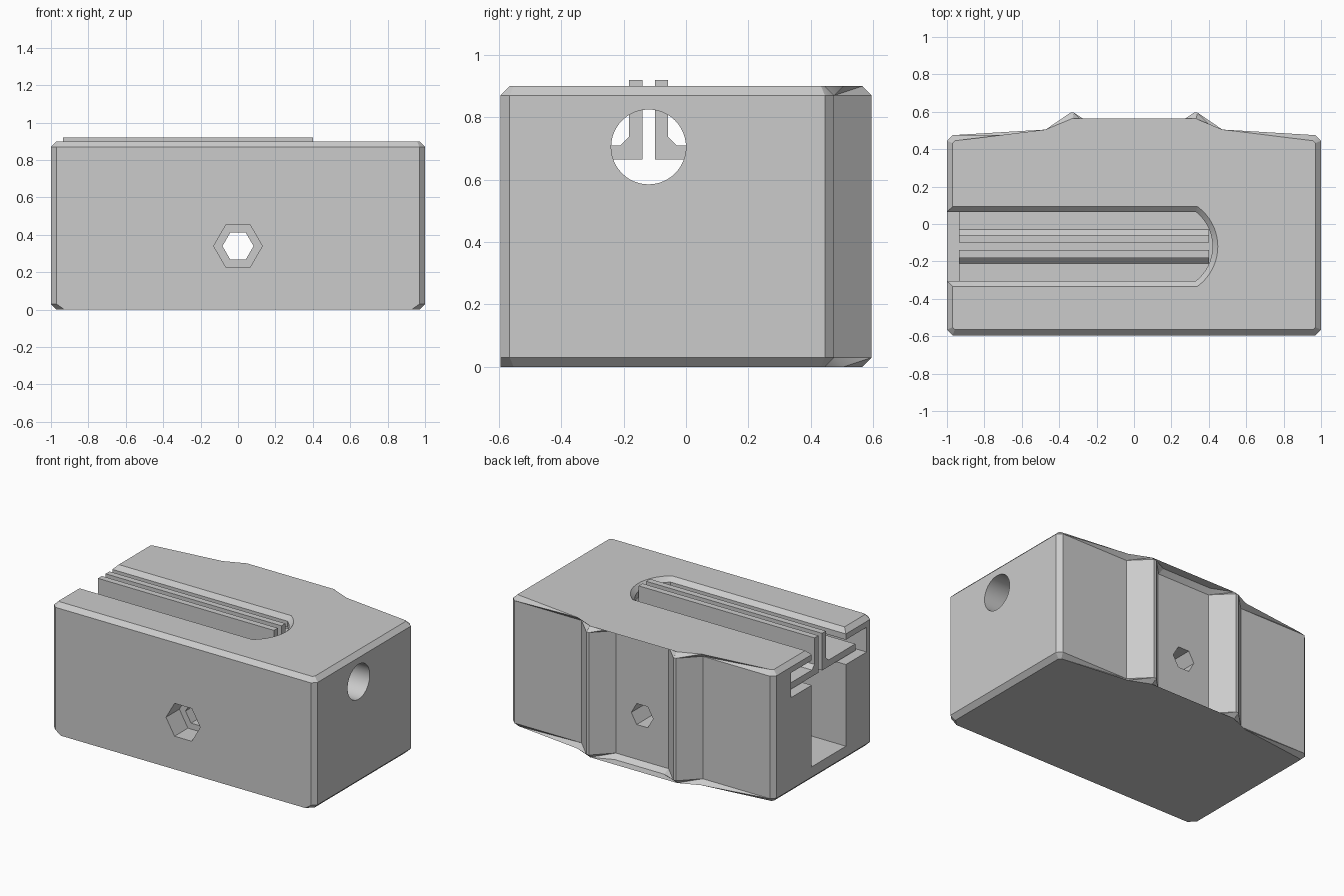
import bpy, bmesh, math
from mathutils import Vector

cube = bpy.data.objects.get("Cube")
if cube:
    bpy.data.objects.remove(cube)

grey = bpy.data.materials.new("light grey")
grey.use_nodes = True
colour = (0.6, 0.6, 0.6, 1)
grey.diffuse_color = colour
grey.node_tree.nodes["Principled BSDF"].inputs["Base Color"].default_value = colour

MID = -0.12      # centre line of the slot in y
CHAMFER = 0.03


def make(name, bm):
    bmesh.ops.recalc_face_normals(bm, faces=bm.faces)
    mesh = bpy.data.meshes.new(name)
    bm.to_mesh(mesh)
    bm.free()
    mesh.materials.append(grey)
    obj = bpy.data.objects.new(name, mesh)
    bpy.context.collection.objects.link(obj)
    return obj


def loft(low, high):
    """Solid between two matching loops of points."""
    bm = bmesh.new()
    a = [bm.verts.new(p) for p in low]
    b = [bm.verts.new(p) for p in high]
    bm.faces.new(a[::-1])
    bm.faces.new(b)
    for i in range(len(a)):
        j = (i + 1) % len(a)
        bm.faces.new((a[i], a[j], b[j], b[i]))
    return bm


def prism(outline, z0, z1):
    return loft([(x, y, z0) for x, y in outline], [(x, y, z1) for x, y in outline])


def ring(radius, sides, axis, start, end, y=0, z=0):
    """Regular prism along x or y."""
    low, high = [], []
    for i in range(sides):
        t = math.tau * i / sides
        u, v = radius * math.cos(t), radius * math.sin(t)
        for loop, d in ((low, start), (high, end)):
            loop.append((d, y + u, z + v) if axis == "x" else (u, d, z + v))
    return loft(low, high)


# Block outline with cut corners and two pointed ridges at the back
half = [(0.2, 0.475), (0.32, 0.595), (0.34, 0.595), (0.46, 0.475), (0.97, 0.475),
        (1, 0.445), (1, -0.565), (0.97, -0.595)]
outline = half + [(-x, y) for x, y in reversed(half)]
bm = prism(outline, 0, 0.9)
rim = []
for e in bm.edges:
    a, b = (v.co for v in e.verts)
    front_bottom = a.z < 0.1 and max(a.y, b.y) < -0.58
    if abs(a.z - b.z) < 0.01 and not front_bottom:
        rim.append(e)
bmesh.ops.bevel(bm, geom=rim, offset=CHAMFER, segments=1, affect='EDGES')
body = make("block", bm)


# Slot footprint with a shallow curved end
def slot(half_width, tip, shoulder):
    sag = tip - shoulder
    r = (half_width ** 2 + sag ** 2) / (2 * sag)
    arc = math.asin(half_width / r)
    steps = 16
    pts = [(-1.1, MID - half_width)]
    for i in range(steps + 1):
        t = -arc + 2 * arc * i / steps
        pts.append((tip - r + r * math.cos(t), MID + r * math.sin(t)))
    return pts + [(-1.1, MID + half_width)]


inner, outer = slot(0.185, 0.42, 0.33), slot(0.215, 0.45, 0.34)
wide = [(-1.1, MID - 0.41), (0.43, MID - 0.41), (0.43, MID + 0.41), (-1.1, MID + 0.41)]

# Cutters: deep cavity, flared lip, undercut, round hole, screw hole and nut recess
cutters = [
    make("cavity_cutter", prism(inner, 0.1, 1)),
    make("lip_cutter", loft([(x, y, 0.87) for x, y in inner],
                            [(x, y, 0.902) for x, y in outer])),
    make("undercut_cutter", prism(wide, 0.66, 0.83)),
    make("round_hole_cutter", ring(0.12, 48, "x", 0.3, 1.1, MID, 0.705)),
    make("screw_hole_cutter", ring(0.083, 6, "y", -0.8, 0.8, z=0.34)),
    make("nut_recess_cutter", ring(0.13, 6, "y", -0.8, -0.45, z=0.34)),
]
for cutter in cutters:
    mod = body.modifiers.new(cutter.name, 'BOOLEAN')
    mod.operation = 'DIFFERENCE'
    mod.solver = 'EXACT'
    mod.object = cutter
bpy.context.view_layer.update()
final = bpy.data.meshes.new_from_object(
    body.evaluated_get(bpy.context.evaluated_depsgraph_get()))
body.modifiers.clear()
body.data = final
for cutter in cutters:
    bpy.data.objects.remove(cutter)

# Two mirrored sliding rails: upright, sloped foot and wide flange
section = [(0.02, 0.665), (0.38, 0.665), (0.38, 0.71), (0.09, 0.71),
           (0.062, 0.738), (0.062, 0.92), (0.02, 0.92)]
for side, name in ((1, "back_rail"), (-1, "front_rail")):
    loops = [[(x, MID + side * y, z) for y, z in section] for x in (-0.935, 0.4)]
    make(name, loft(*loops))

# Smooth the round hole while keeping hard edges
bpy.ops.object.select_all(action='DESELECT')
body.select_set(True)
bpy.context.view_layer.objects.active = body
bpy.ops.object.shade_smooth_by_angle(angle=math.radians(30))
